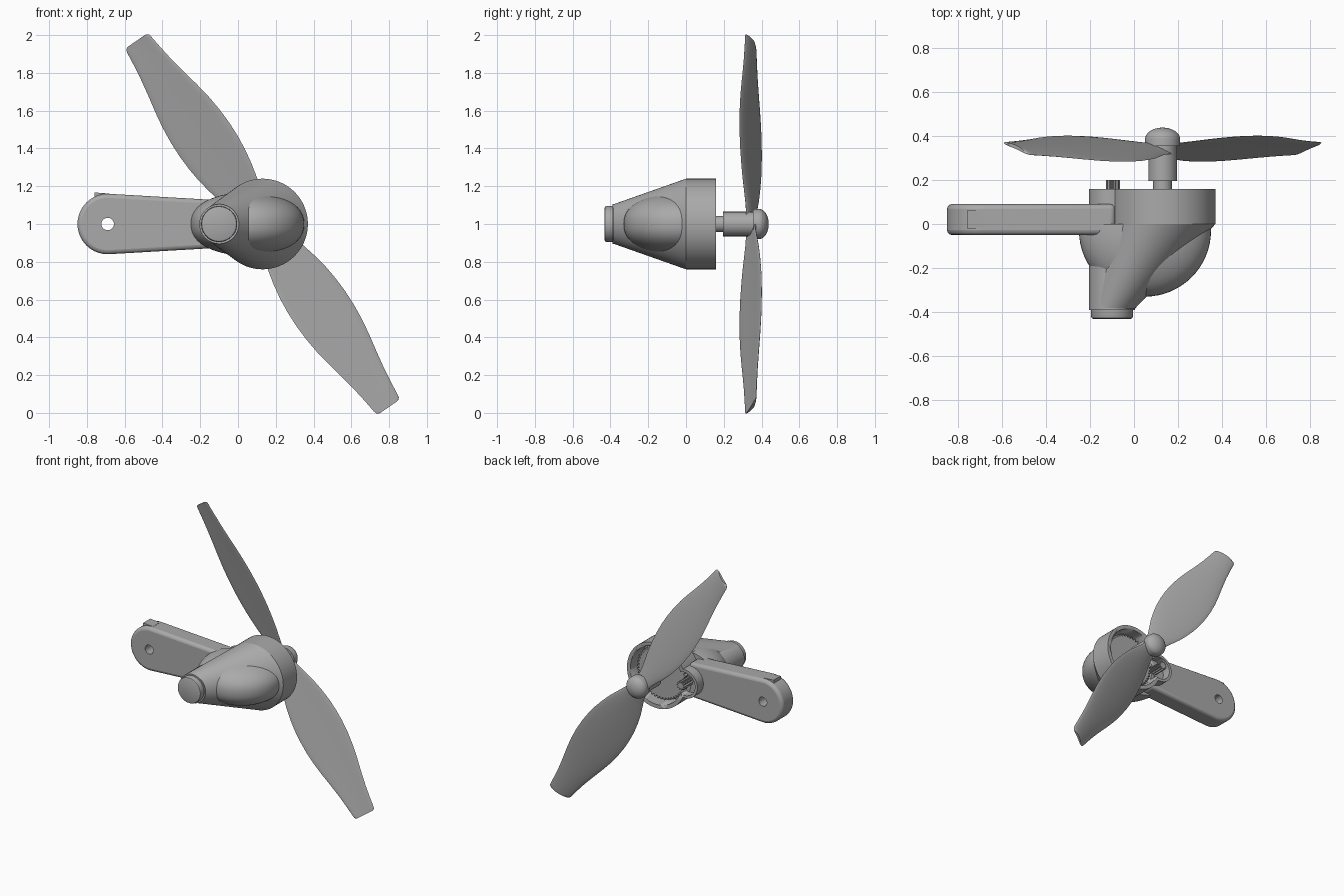
import bpy, bmesh
from math import sin, cos, pi, radians
from mathutils import Vector, Matrix

if "Cube" in bpy.data.objects:
    bpy.data.objects.remove(bpy.data.objects["Cube"])

grey = bpy.data.materials.new("plain_grey")
grey.use_nodes = True
grey.diffuse_color = (0.4, 0.4, 0.4, 1)
grey.node_tree.nodes["Principled BSDF"].inputs["Base Color"].default_value = (0.4, 0.4, 0.4, 1)

HUB_X, MOTOR_X, AXIS_Z = 0.13, -0.1, 1.0


def finish(name, bm, angle=30):
    bmesh.ops.recalc_face_normals(bm, faces=bm.faces)
    mesh = bpy.data.meshes.new(name)
    bm.to_mesh(mesh)
    bm.free()
    mesh.materials.append(grey)
    ob = bpy.data.objects.new(name, mesh)
    bpy.context.collection.objects.link(ob)
    activate(ob)
    bpy.ops.object.shade_smooth_by_angle(angle=radians(angle))
    return ob


def activate(ob):
    bpy.ops.object.select_all(action='DESELECT')
    ob.select_set(True)
    bpy.context.view_layer.objects.active = ob


def skin(name, loops, angle=30):
    """Bridge closed loops of points and cap both ends."""
    bm = bmesh.new()
    rows = [[bm.verts.new(p) for p in loop] for loop in loops]
    n = len(rows[0])
    for a, b in zip(rows, rows[1:]):
        for i in range(n):
            j = (i + 1) % n
            bm.faces.new((a[i], a[j], b[j], b[i]))
    bm.faces.new(rows[0])
    bm.faces.new(rows[-1])
    return finish(name, bm, angle)


def rings(name, sections, n=64):
    """Loft circles given as (centre x, radius, y)."""
    turn = [2 * pi * i / n for i in range(n)]
    return skin(name, [[(x + r * cos(a), y, AXIS_Z + r * sin(a)) for a in turn]
                       for x, r, y in sections])


def prism(name, outline, y0, y1):
    return skin(name, [[(x, y, z) for x, z in outline] for y in (y0, y1)])


def gear(name, x, root, tip, teeth, y0, y1):
    pts = []
    for i in range(teeth * 4):
        a = 2 * pi * i / (teeth * 4)
        r = tip if i % 4 < 2 else root
        pts.append((x + r * cos(a), AXIS_Z + r * sin(a)))
    return prism(name, pts, y0, y1)


def cut(ob, cutter):
    mod = ob.modifiers.new("cut", 'BOOLEAN')
    mod.operation = 'DIFFERENCE'
    mod.solver = 'EXACT'
    mod.object = cutter
    activate(ob)
    bpy.ops.object.modifier_apply(modifier=mod.name)


def bevel(ob, width, segments=3):
    mod = ob.modifiers.new("round", 'BEVEL')
    mod.width = width
    mod.segments = segments
    mod.limit_method = 'ANGLE'
    activate(ob)
    bpy.ops.object.modifier_apply(modifier=mod.name)


# Hollow gear housing and motor tube
drum = rings("gear_housing", [(HUB_X, 0.24, 0), (HUB_X, 0.24, 0.16)])
tube = rings("motor_tube", [(MOTOR_X, 0.105, -0.39), (MOTOR_X, 0.105, 0.16)])
gear_well = rings("gear_well_cutter", [(HUB_X, 0.212, 0.04), (HUB_X, 0.212, 0.3)])
motor_well = rings("motor_well_cutter", [(MOTOR_X, 0.085, 0.095), (MOTOR_X, 0.085, 0.3)])
for part in (drum, tube):
    for cutter in (gear_well, motor_well):
        cut(part, cutter)
for cutter in (gear_well, motor_well):
    bpy.data.objects.remove(cutter)

# Tapered nose between housing and motor tube, and its end cap
rings("tapered_nose", [(MOTOR_X, 0.104, -0.385), (HUB_X, 0.24, 0)])
rings("motor_end_cap", [(MOTOR_X, 0.095, -0.38), (MOTOR_X, 0.095, -0.42),
                        (MOTOR_X, 0.092, -0.428), (MOTOR_X, 0.083, -0.432)])

# Rounded bulge on the side of the nose
bm = bmesh.new()
bmesh.ops.create_uvsphere(bm, u_segments=64, v_segments=32, radius=1)
for v in bm.verts:
    z = abs(v.co.z) ** 0.85 * (1 if v.co.z > 0 else -1)
    v.co = Vector((0.05 + 0.3 * v.co.x, -0.03 + 0.3 * v.co.y, AXIS_Z + 0.168 * z))
cutting = bmesh.ops.bisect_plane(bm, geom=bm.verts[:] + bm.edges[:] + bm.faces[:],
                                 plane_co=(0, 0, 0), plane_no=(0, 1, 0), clear_outer=True)
bmesh.ops.contextual_create(bm, geom=[e for e in cutting["geom_cut"]
                                      if isinstance(e, bmesh.types.BMEdge)])
finish("side_bulge", bm)

# Mounting arm with rounded end, pin hole and small catch
END_X, END_R = -0.69, 0.16
outline = [(END_X + END_R * cos(a), AXIS_Z + END_R * sin(a))
           for a in (radians(87 + i * 186 / 24) for i in range(25))]
outline += [(-0.085, AXIS_Z - 0.125), (-0.085, AXIS_Z + 0.125)]
arm = prism("mounting_arm", outline, -0.05, 0.09)
bevel(arm, 0.022)
hole = rings("pin_hole_cutter", [(END_X, 0.033, -0.2), (END_X, 0.033, 0.2)], 32)
cut(arm, hole)
bpy.data.objects.remove(hole)
activate(arm)
bpy.ops.object.shade_smooth_by_angle(angle=radians(35))
prism("arm_catch", [(-0.76, 1.1), (-0.68, 1.1), (-0.68, 1.161), (-0.72, 1.164), (-0.76, 1.167)],
      -0.02, 0.062)

# Drive gears
gear("large_gear", HUB_X, 0.182, 0.198, 48, 0.03, 0.1)
gear("pinion", MOTOR_X + 0.005, 0.022, 0.032, 10, 0.08, 0.2)

# Shaft, hub and spinner
rings("shaft", [(HUB_X, 0.043, 0.05), (HUB_X, 0.043, 0.21)], 32)
rings("hub", [(HUB_X, 0.065, 0.195), (HUB_X, 0.065, 0.38)], 48)
dome = [(HUB_X, 0.08 * cos(a), 0.385 + 0.053 * sin(a))
        for a in (i * pi / 2 / 10 for i in range(10))]
rings("spinner", [(HUB_X, 0.08, 0.355)] + dome + [(HUB_X, 0.004, 0.438)], 48)

# Two pitched blades: (distance from hub, half width)
STATIONS = [(0.0, 0.06), (0.08, 0.07), (0.15, 0.092), (0.22, 0.115), (0.3, 0.134), (0.38, 0.148),
            (0.46, 0.156), (0.54, 0.159), (0.63, 0.156), (0.72, 0.147), (0.81, 0.132),
            (0.9, 0.114), (1.0, 0.096), (1.08, 0.085), (1.15, 0.077), (1.165, 0.074),
            (1.173, 0.067), (1.177, 0.056)]
along = Vector((-0.567, 0, 0.824))
across = Vector((0.824, 0, 0.567))
hub = Vector((HUB_X, 0.342, AXIS_Z))
PITCH, THICK, STEPS = 0.37, 0.009, 10
flip = Matrix.Rotation(pi, 3, 'Y')
loops = []
for s, w in STATIONS:
    loop = []
    for i in range(2 * STEPS):
        a = pi * i / STEPS
        t = w * cos(a)
        y = -PITCH * t + THICK * sin(a) + 0.008 * sin(a) ** 2
        loop.append(along * s + across * t + Vector((0, y, 0)))
    loops.append(loop)
skin("upper_blade", [[hub + p for p in loop] for loop in loops], 50)
skin("lower_blade", [[hub + flip @ p for p in loop] for loop in loops], 50)
